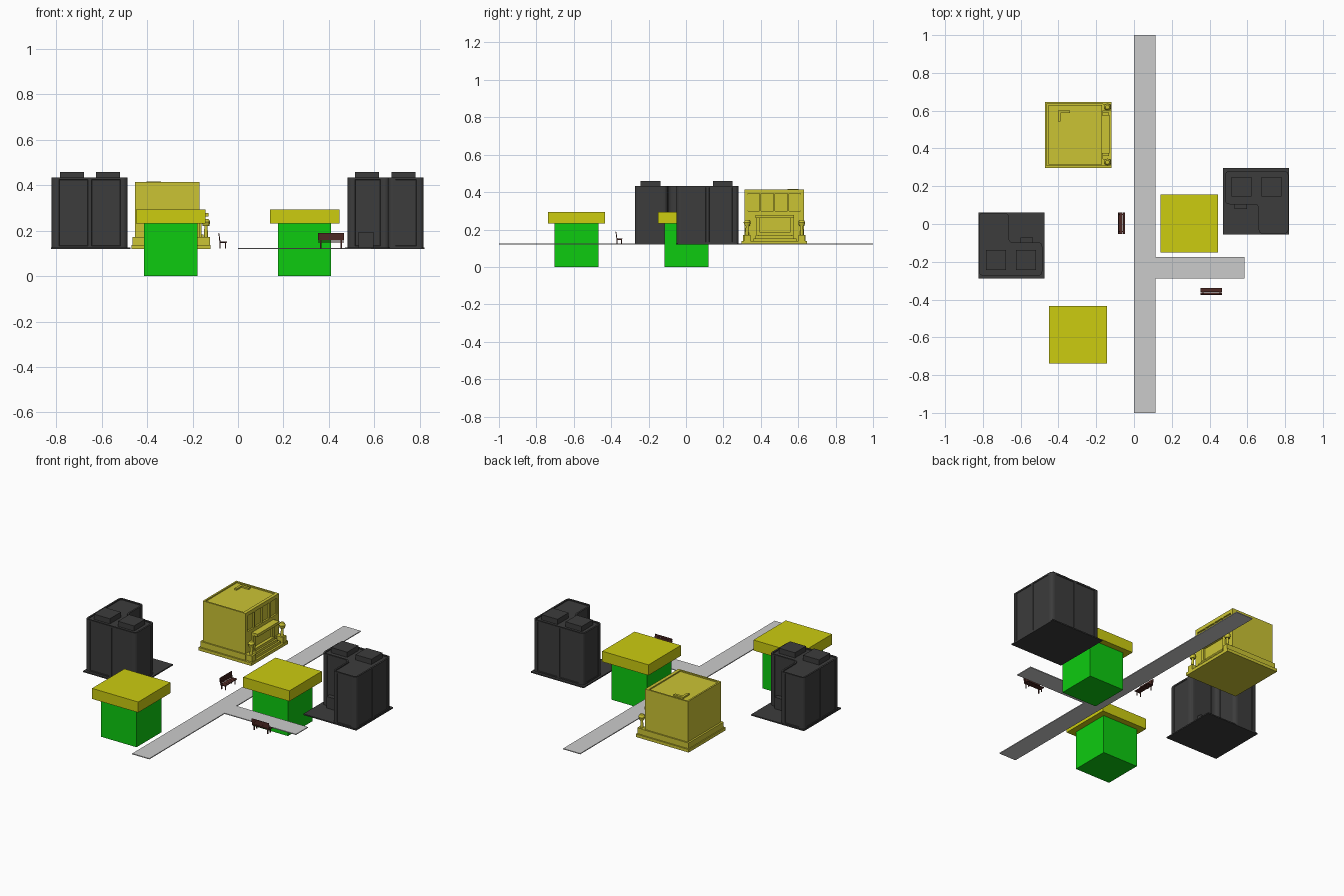
import bpy, bmesh, math
from mathutils import Matrix, Vector

if "Cube" in bpy.data.objects:
    bpy.data.objects.remove(bpy.data.objects["Cube"])

G = 0.122  # ground level of the street


def material(name, rgb):
    m = bpy.data.materials.new(name)
    m.diffuse_color = (*rgb, 1)
    m.use_nodes = True
    m.node_tree.nodes["Principled BSDF"].inputs["Base Color"].default_value = m.diffuse_color
    return m


GREEN = material("green", (0.004, 0.6, 0.005))
ROOF = material("olive_yellow", (0.604, 0.604, 0.005))
SAND = material("sand_yellow", (0.6, 0.55, 0.034))
DARK = material("charcoal", (0.045, 0.045, 0.045))
WOOD = material("dark_wood", (0.075, 0.022, 0.017))


def finish(name, bm, mat=None, M=Matrix()):
    bmesh.ops.recalc_face_normals(bm, faces=bm.faces)
    me = bpy.data.meshes.new(name)
    bm.to_mesh(me)
    bm.free()
    ob = bpy.data.objects.new(name, me)
    bpy.context.collection.objects.link(ob)
    ob.matrix_world = M
    if mat:
        me.materials.append(mat)
    return ob


def box(name, x0, x1, y0, y1, z0, z1, mat=None, M=Matrix(), rim=0, sink=0):
    """Box by extents; rim and sink make a parapet around the top."""
    bm = bmesh.new()
    bmesh.ops.create_cube(bm, size=1)
    for v in bm.verts:
        v.co = Vector((x0 + (v.co.x + .5) * (x1 - x0), y0 + (v.co.y + .5) * (y1 - y0),
                       z0 + (v.co.z + .5) * (z1 - z0)))
    if rim:
        parapet(bm, rim, sink)
    return finish(name, bm, mat, M)


def parapet(bm, rim, sink):
    bm.normal_update()
    top = max(bm.faces, key=lambda f: f.calc_center_median().z + f.normal.z)
    bmesh.ops.inset_region(bm, faces=[top], thickness=rim)
    low = bmesh.ops.extrude_discrete_faces(bm, faces=[top])["faces"]
    bmesh.ops.translate(bm, verts=low[0].verts[:], vec=(0, 0, -sink))


def prism(pts, z0, z1):
    bm = bmesh.new()
    f = bm.faces.new([bm.verts.new((x, y, z0)) for x, y in pts])
    r = bmesh.ops.extrude_face_region(bm, geom=[f])
    bmesh.ops.translate(bm, vec=(0, 0, z1 - z0),
                        verts=[g for g in r["geom"] if isinstance(g, bmesh.types.BMVert)])
    bmesh.ops.recalc_face_normals(bm, faces=bm.faces)
    return bm


def rounded(pts, r, n=4):
    """Round each corner of an outline with a quadratic curve."""
    out = []
    for i, p in enumerate(pts):
        p = Vector(p)
        a = p + (Vector(pts[i - 1]) - p).normalized() * r
        b = p + (Vector(pts[(i + 1) % len(pts)]) - p).normalized() * r
        for k in range(n + 1):
            t = k / n
            out.append(a * (1 - t) ** 2 + p * 2 * t * (1 - t) + b * t ** 2)
    return out


# Road with its side branch
finish("road", prism([(0, -1), (.113, -1), (.113, -.288), (.585, -.288), (.585, -.175),
                      (.113, -.175), (.113, 1), (0, 1)], G - .003, G + .002))

# Small green houses with slab roofs
for i, (x, y) in enumerate([(.293, .002), (-.296, -.586)]):
    box(f"house_wall_{i}", x - .117, x + .117, y - .117, y + .117, 0, .231, GREEN)
    box(f"house_roof_{i}", x - .153, x + .153, y - .153, y + .153, .231, .294, ROOF)


# L-shaped towers
def tower(tag, M):
    box("tower_plate_" + tag, -.175, .175, -.175, .175, G - .003, G + .004, DARK, M)
    L = [(.0145, -.172), (.172, -.172), (.172, .16), (-.163, .16), (-.163, -.016), (.0145, -.016)]
    bm = prism(rounded(L, .024), G + .002, .434)
    walls = [f for f in bm.faces if abs(f.normal.z) < .1 and f.calc_area() > .025]
    # split the wide walls into two bays, then recess panels
    for wide in [f for f in walls if f.calc_area() > .07]:
        across = [e for e in wide.edges if abs(e.verts[0].co.z - e.verts[1].co.z) < .01]
        bmesh.ops.subdivide_edges(bm, edges=across, cuts=1)
    bm.normal_update()
    walls = [f for f in bm.faces if abs(f.normal.z) < .1 and f.calc_area() > .025]
    bmesh.ops.inset_individual(bm, faces=walls, thickness=.012)
    bmesh.ops.inset_individual(bm, faces=walls, thickness=.002, depth=-.003)
    parapet(bm, .01, .006)
    finish("tower_body_" + tag, bm, DARK, M)
    for x in (-.077, .083):
        box("roof_unit_" + tag, x - .053, x + .053, .024, .129, .425, .459, DARK, M)
    box("entrance_" + tag, -.114, -.048, -.041, -.01, G, .195, DARK, M)


tower("east", Matrix.Translation((.6455, .1205, 0)))
tower("west", Matrix.Translation((-.6485, -.1135, 0)) @ Matrix.Rotation(math.pi, 4, 'Z'))

# Yellow hall: stepped plinth and body with parapet
box("hall_plinth", -.47, -.12, .297, .646, G - .002, .138, SAND)
box("hall_step", -.464, -.163, .306, .638, .138, .172, SAND)
box("hall_body", -.453, -.18, .314, .63, .17, .414, SAND, rim=.014, sink=.007)
box("hall_lower_front", -.181, -.17, .314, .63, .17, .298, SAND)
box("hall_cornice", -.181, -.17, .314, .63, .392, .414, SAND)
# window mullions and panes
pitch = .0745
for k in range(5):
    y = .323 + k * pitch
    w = .009 if k in (0, 4) else .0045
    box(f"mullion_{k}", -.181, -.17, y - w, y + w, .296, .394, SAND)
for k in range(4):
    y = .323 + (k + .5) * pitch
    box(f"window_pane_{k}", -.181, -.177, y - .028, y + .028, .303, .387, SAND)
# entrance canopy, door frame and stairs
box("canopy", -.172, -.13, .372, .578, .262, .278, SAND)
for s in (-1, 1):
    box("door_pillar", -.172, -.16, .475 + s * .09 - .01, .475 + s * .09 + .01, .17, .263, SAND)
for k in range(3):
    box(f"stair_{k}", -.175, -.132 - .01 * k, .36 + .012 * k, .59 - .012 * k,
        .137 + .015 * k, .153 + .015 * k, SAND)


def cone(name, x, y, z0, z1, r0, r1, mat, seg=12):
    bm = bmesh.new()
    bmesh.ops.create_cone(bm, cap_ends=True, segments=seg, radius1=r0, radius2=r1, depth=z1 - z0)
    bmesh.ops.translate(bm, verts=bm.verts, vec=(x, y, (z0 + z1) / 2))
    return finish(name, bm, mat)


# Lamp posts on pedestals either side of the steps
for y in (.327, .619):
    x = -.141
    box("lamp_pedestal", x - .022, x + .018, y - .017, y + .017, .137, .172, SAND)
    cone("lamp_post", x, y, .17, .222, .009, .007, SAND)
    cone("lamp_shade_lower", x, y, .22, .238, .014, .019, SAND)
    cone("lamp_shade_upper", x, y, .238, .252, .019, .011, SAND)

# Bent pipe on the hall roof
finish("roof_pipe", prism([(-.403, .542), (-.388, .542), (-.388, .587), (-.34, .587), (-.34, .602),
                           (-.403, .602)], .407, .416), SAND)


# Slatted benches, seat facing local +y
def bench(tag, M):
    w = .057
    for k in range(3):
        y = -.011 + k * .0115
        box("seat_slat_" + tag, -w, w, y - .0055, y + .0055, .149, .153, WOOD, M)
    for k in range(3):
        z, y = .162 + k * .0115, -.0155 - k * .0015
        box("back_slat_" + tag, -w, w, y - .0015, y + .0015, z - .0055, z + .005, WOOD, M)
    for x in (-.045, .045):
        box("front_leg_" + tag, x - .003, x + .003, .009, .013, G, .15, WOOD, M)
        box("back_leg_" + tag, x - .003, x + .003, -.015, -.011, G, .15, WOOD, M)
        box("leg_rail_" + tag, x - .003, x + .003, -.016, .015, .145, .15, WOOD, M)
        bm = bmesh.new()
        bmesh.ops.create_cube(bm, size=1)
        bmesh.ops.transform(bm, verts=bm.verts, matrix=Matrix.Translation((x, -.0152, .166))
                            @ Matrix.Rotation(math.radians(7.5), 4, 'X')
                            @ Matrix.Diagonal((.006, .004, .042, 1)))
        finish("back_post_" + tag, bm, WOOD, M)


bench("south", Matrix.Translation((.41, -.356, 0)))
bench("west", Matrix.Translation((-.066, .005, 0)) @ Matrix.Rotation(-math.pi / 2, 4, 'Z'))
